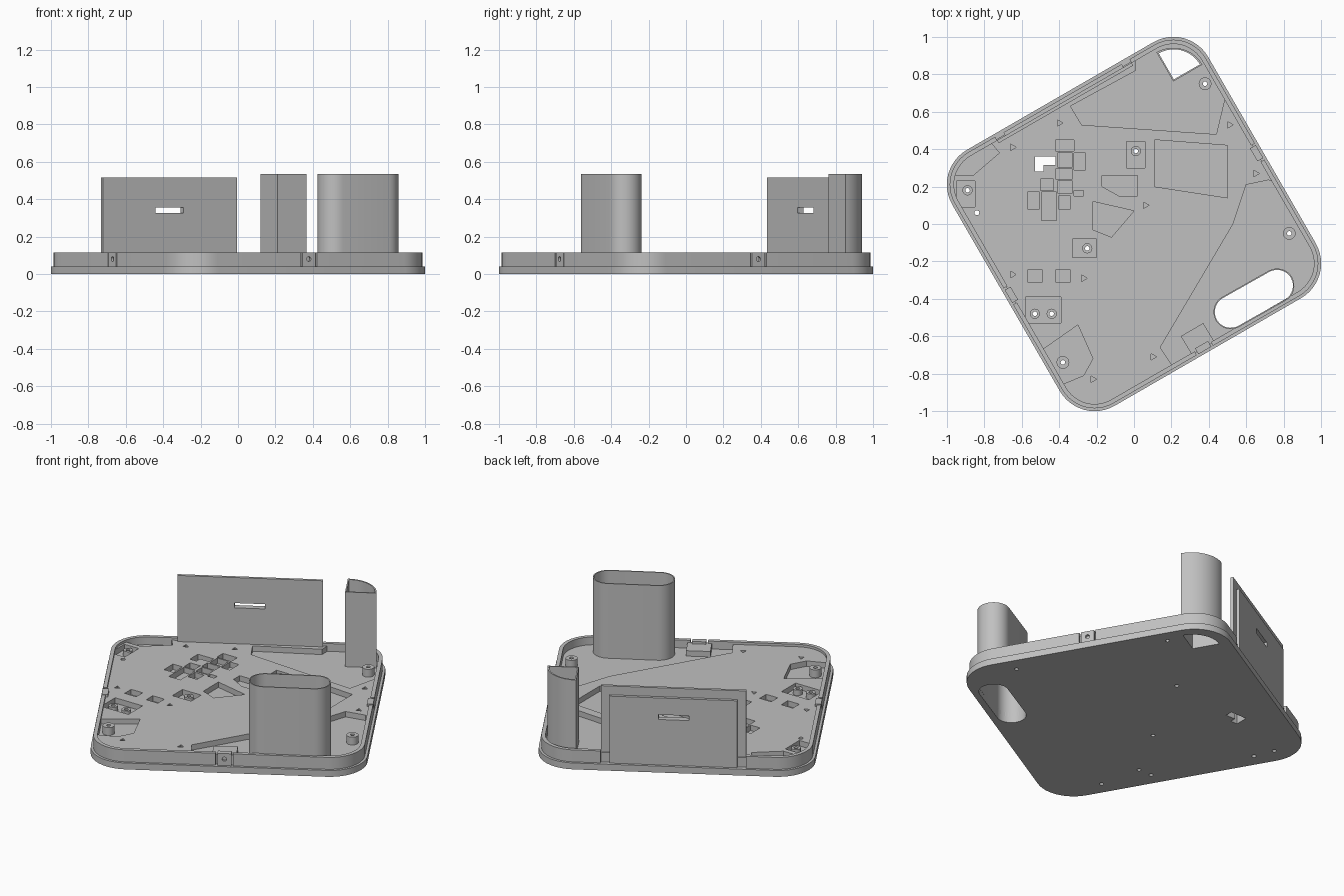
import bpy, bmesh, math
from mathutils import Matrix, Vector

cube = bpy.data.objects.get("Cube")
if cube:
    bpy.data.objects.remove(cube, do_unlink=True)

TILT = math.radians(30)
TURN = Matrix.Rotation(TILT, 2)
BASE, POCKET, FLOOR, RIM, TOWER = 0.04, 0.066, 0.1, 0.115, 0.535

grey = bpy.data.materials.new("plastic grey")
grey.use_nodes = True
grey.diffuse_color = (0.53, 0.53, 0.53, 1)
grey.node_tree.nodes["Principled BSDF"].inputs["Base Color"].default_value = (0.53, 0.53, 0.53, 1)


# ---- profile helpers
def turned(points):
    return [tuple(TURN @ Vector(p)) for p in points]


def arc(cx, cy, r, a0, a1, n=12):
    angles = [math.radians(a0 + (a1 - a0) * i / n) for i in range(n + 1)]
    return [(cx + r * math.cos(a), cy + r * math.sin(a)) for a in angles]


def circle(cx, cy, r, n=20):
    return arc(cx, cy, r, 0, 360, n)[:-1]


def rounded_square(half, r):
    c = half - r
    corners = ((c, c, 0), (-c, c, 90), (-c, -c, 180), (c, -c, 270))
    return turned([p for x, y, a in corners for p in arc(x, y, r, a, a + 90)])


def rect(x0, x1, y0, y1):
    return [(x0, y0), (x1, y0), (x1, y1), (x0, y1)]


def stadium(r):
    return arc(0.765, -0.33, r, -60, 120, 16) + arc(0.517, -0.47, r, 120, 300, 16)


def sector(inset):
    shift = inset * math.sqrt(2)
    cx = 0.21 + shift * math.cos(math.radians(75))
    cy = 0.762 + shift * math.sin(math.radians(75))
    return [(cx, cy)] + arc(cx, cy, 0.18 - inset - shift, 30, 120, 16)


# ---- solid helpers
def add_prism(bm, outer, z0, z1, inner=None):
    def loop(points, z):
        return [bm.verts.new((x, y, z)) for x, y in points]

    def skin(a, b):
        for i in range(len(a)):
            j = (i + 1) % len(a)
            bm.faces.new((a[i], a[j], b[j], b[i]))

    low, high = loop(outer, z0), loop(outer, z1)
    skin(low, high)
    if inner:
        low_in, high_in = loop(inner, z0), loop(inner, z1)
        skin(high_in, low_in)
        skin(high, high_in)
        skin(low_in, low)
    else:
        bm.faces.new(low[::-1])
        bm.faces.new(high)


def solid(name, shapes):
    """Each shape is (outer, z0, z1) with an optional inner outline."""
    bm = bmesh.new()
    for shape in shapes:
        add_prism(bm, *shape)
    bmesh.ops.recalc_face_normals(bm, faces=bm.faces)
    mesh = bpy.data.meshes.new(name)
    bm.to_mesh(mesh)
    bm.free()
    mesh.materials.append(grey)
    obj = bpy.data.objects.new(name, mesh)
    bpy.context.collection.objects.link(obj)
    return obj


def cut(obj, cutter):
    """Subtract the cutter, bake the result and drop the cutter."""
    cutter.hide_render = True
    mod = obj.modifiers.new("cut", "BOOLEAN")
    mod.operation, mod.solver, mod.object = "DIFFERENCE", "EXACT", cutter
    bpy.context.view_layer.update()
    graph = bpy.context.evaluated_depsgraph_get()
    mesh = bpy.data.meshes.new_from_object(obj.evaluated_get(graph))
    obj.modifiers.clear()
    obj.data = mesh
    bpy.data.objects.remove(cutter, do_unlink=True)


def cut_outlines(obj, outlines, z0):
    for outline in outlines:
        cut(obj, solid("cutter", [(outline, z0, 0.3)]))


# ---- screw posts: x, y, radius, top
posts = [(0.38, 0.75, 0.034, RIM), (0.83, -0.05, 0.034, RIM), (-0.38, -0.74, 0.034, RIM),
         (-0.89, 0.18, 0.027, FLOOR), (0.01, 0.39, 0.027, FLOOR), (-0.25, -0.13, 0.027, FLOOR),
         (-0.53, -0.48, 0.027, FLOOR), (-0.44, -0.48, 0.027, FLOOR)]
solid("screw_posts", [(circle(x, y, r), POCKET - 0.01, top, circle(x, y, 0.012))
                      for x, y, r, top in posts])

# ---- base and pocket bottom, with openings that run through the whole tray
openings = [stadium(0.085), sector(0.008), rect(-0.53, -0.485, 0.28, 0.36),
            rect(-0.49, -0.42, 0.315, 0.36), circle(-0.84, 0.06, 0.013)]
openings += [circle(x, y, 0.012) for x, y, r, top in posts]
base = solid("base_plate", [(rounded_square(0.79, 0.215), 0, BASE)])
pocket_bottom = solid("pocket_bottom", [(rounded_square(0.76, 0.185), BASE, POCKET)])
for plate in (base, pocket_bottom):
    cut_outlines(plate, openings, -0.1)

# ---- raised floor with pockets
pockets = [
    # corner pockets
    [(0.21, -0.765), (0.14, -0.66), (0.53, 0), (0.6, 0.21), (0.72, 0.235), (0.8, 0.2),
     (1.2, 0.3), (1.2, -0.5), (0.3, -0.95)],
    [(-0.34, 0.63), (-0.28, 0.53), (0.44, 0.48), (0.49, 0.69), (0.6, 1.1), (0, 1.1), (0.01, 0.82)],
    [(-0.97, 0.26), (-0.86, 0.26), (-0.72, 0.38), (-0.77, 0.44), (-0.93, 0.4)],
    [(-0.5, -0.68), (-0.3, -0.54), (-0.22, -0.72), (-0.27, -0.81), (-0.39, -0.86)],
    # odd-shaped component pockets
    [(0.11, 0.45), (0.5, 0.42), (0.5, 0.14), (0.11, 0.2)],
    [(-0.17, 0.26), (0.02, 0.26), (0.02, 0.15), (-0.08, 0.15), (-0.17, 0.2)],
    [(-0.22, 0.12), (0, 0.07), (-0.12, -0.07), (-0.22, -0.03)],
    # key cluster
    rect(-0.42, -0.32, 0.39, 0.45), rect(-0.41, -0.33, 0.305, 0.38), rect(-0.32, -0.26, 0.29, 0.38),
    rect(-0.42, -0.33, 0.24, 0.295), rect(-0.5, -0.43, 0.18, 0.24), rect(-0.57, -0.505, 0.08, 0.17),
    rect(-0.495, -0.415, 0.02, 0.17), rect(-0.405, -0.34, 0.08, 0.15), rect(-0.41, -0.33, 0.165, 0.23),
    rect(-0.32, -0.27, 0.15, 0.18),
    # plain pockets
    rect(-0.57, -0.49, -0.31, -0.245), rect(-0.42, -0.34, -0.31, -0.245), rect(-0.33, -0.2, -0.18, -0.08),
    rect(-0.58, -0.39, -0.53, -0.39), rect(-0.04, 0.06, 0.3, 0.44), rect(-0.95, -0.85, 0.09, 0.23),
]
# small triangular marks
for x, y in ((-0.65, 0.41), (-0.4, 0.54), (0.51, 0.53), (0.65, 0.27), (0.06, 0.1),
             (-0.27, -0.29), (-0.65, -0.27), (0.1, -0.71), (-0.22, -0.83)):
    pockets.append(circle(x, y, 0.02, 3))

floor = solid("raised_floor", [(rounded_square(0.76, 0.185), POCKET, FLOOR)])
cut_outlines(floor, pockets + [openings[2], openings[3], openings[4]], BASE)

# ---- rim, open for the back panel and the three clips
rim = solid("rim", [(rounded_square(0.775, 0.2), BASE - 0.005, RIM, rounded_square(0.752, 0.177))])
notches = [turned(rect(-0.41, 0.42, 0.7, 0.9)), turned(rect(-0.06, 0.04, -0.9, -0.7)),
           turned(rect(-0.9, -0.7, -0.05, 0.05)), turned(rect(0.7, 0.9, -0.05, 0.05))]
cut_outlines(rim, notches, BASE)

# ---- clips with a screw hole, one in the middle of three sides
for side, (u, v, facing) in {"front": (-0.01, -0.757, 90), "right": (-0.757, 0, 0),
                             "left": (0.757, 0, 0)}.items():
    du, dv = (0.04, 0.018) if facing else (0.018, 0.04)
    clip = solid(side + "_clip", [(turned(rect(u - du, u + du, v - dv, v + dv)), BASE - 0.005, RIM)])
    x, y = TURN @ Vector((u, v))
    bpy.ops.mesh.primitive_cylinder_add(
        vertices=16, radius=0.013, depth=0.2, location=(x, y, 0.08),
        rotation=(0, math.pi / 2, TILT + math.radians(facing)))
    cut(clip, bpy.context.object)

solid("clip_block", [([(0.25, -0.6), (0.37, -0.53), (0.43, -0.63), (0.31, -0.7)], BASE, FLOOR)])

# ---- upright back panel in two layers with a slot
for name, outline, z0, top in (("back_panel", rect(-0.41, 0.42, 0.736, 0.754), BASE - 0.005, 0.515),
                               ("back_panel_outer", rect(-0.36, 0.37, 0.754, 0.773), BASE - 0.005, 0.46)):
    panel = solid(name, [(turned(outline), z0, top)])
    cut(panel, solid("slot_cutter", [(turned(rect(-0.085, 0.09, 0.6, 0.9)), 0.325, 0.355)]))

# ---- hollow towers
towers = [solid("oval_tower", [(stadium(0.092), 0.001, TOWER, stadium(0.085))]),
          solid("corner_tower", [(sector(0), 0.001, TOWER, sector(0.008))])]

# ---- smooth the curved walls
bpy.ops.object.select_all(action="DESELECT")
for obj in towers + [base, rim, bpy.data.objects["screw_posts"]]:
    obj.select_set(True)
    bpy.context.view_layer.objects.active = obj
bpy.ops.object.shade_smooth_by_angle(angle=math.radians(30))
